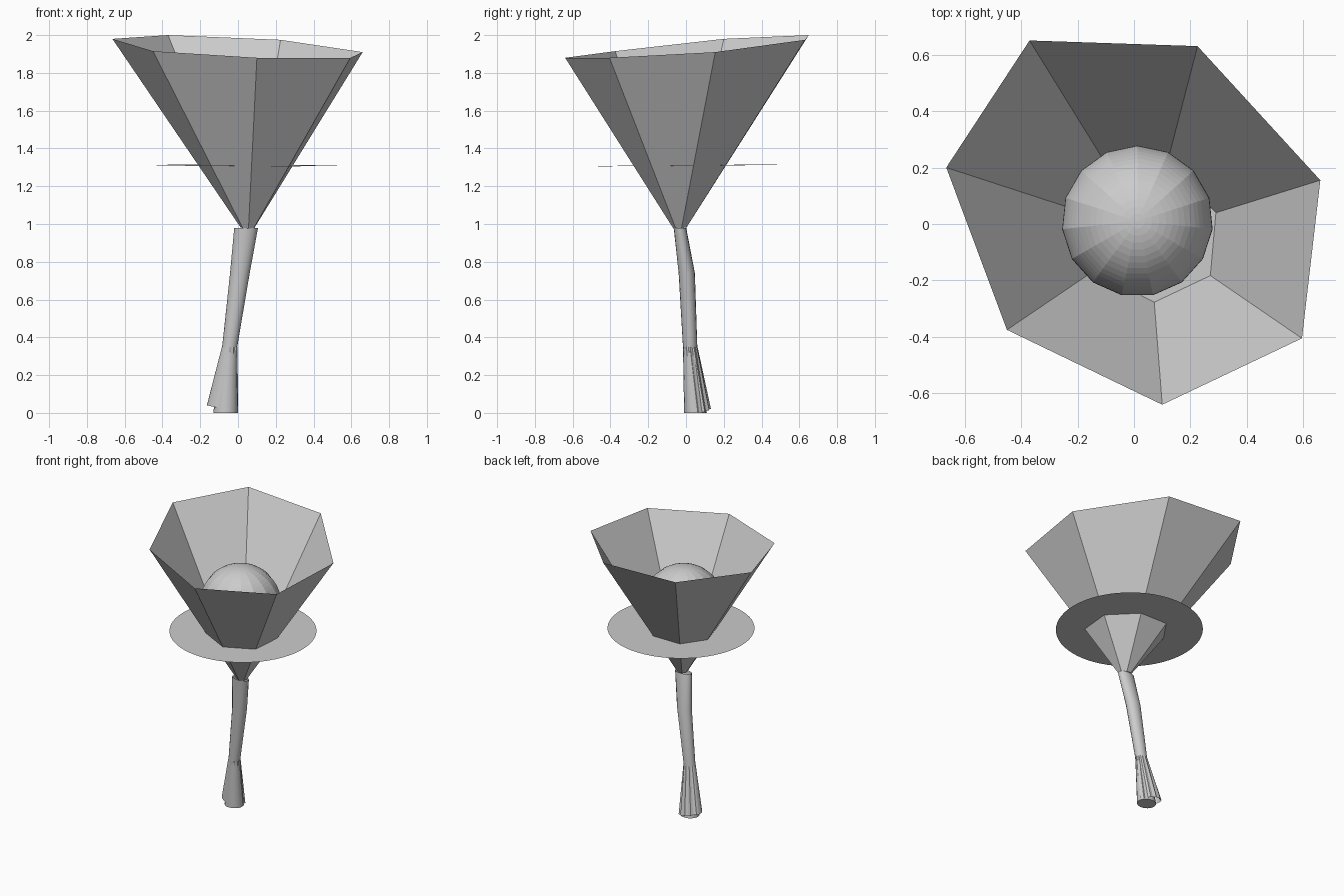
import bpy, bmesh, math

if "Cube" in bpy.data.objects:
    bpy.data.objects.remove(bpy.data.objects["Cube"])


def loft(name, rings, cap_start=False, cap_end=False):
    """Skin a list of equally sized point rings."""
    bm = bmesh.new()
    loops = [[bm.verts.new(p) for p in ring] for ring in rings]
    n = len(loops[0])
    for a, b in zip(loops, loops[1:]):
        for i in range(n):
            j = (i + 1) % n
            bm.faces.new((a[i], a[j], b[j], b[i]))
    if cap_start:
        bm.faces.new(loops[0][::-1])
    if cap_end:
        bm.faces.new(loops[-1])
    bmesh.ops.remove_doubles(bm, verts=bm.verts, dist=1e-5)
    me = bpy.data.meshes.new(name)
    bm.to_mesh(me)
    bm.free()
    ob = bpy.data.objects.new(name, me)
    bpy.context.collection.objects.link(ob)
    return ob


def ring(cx, cy, z, rx, ry, n=16, start=0.0):
    pts = []
    for i in range(n):
        a = start + 2 * math.pi * i / n
        pts.append((cx + rx * math.cos(a), cy + ry * math.sin(a), z))
    return pts


def smooth(ob, angle=35):
    bpy.ops.object.select_all(action='DESELECT')
    ob.select_set(True)
    bpy.context.view_layer.objects.active = ob
    bpy.ops.object.shade_smooth_by_angle(angle=math.radians(angle))


# Seven-sided open funnel with a tilted rim
rim = [(0.66, 0.155, 1.91), (0.225, 0.63, 1.975), (-0.37, 0.65, 2.0),
       (-0.665, 0.20, 1.98), (-0.45, -0.375, 1.915), (0.10, -0.64, 1.88),
       (0.595, -0.405, 1.88)]
k = 0.055
foot = [(0.05 + k * x, -0.032 + k * y, 0.98 + k * (z - 1.94)) for x, y, z in rim]
loft("funnel", [foot, rim], cap_start=True)

# Thin flat disc crossing the funnel
disc = [(x, y, z - 0.004 * (x - 0.04) + 0.008 * y)
        for x, y, z in ring(0.04, 0.0, 1.31, 0.485, 0.485, 64)]
loft("disc", [disc], cap_end=True)

# Ball resting inside the funnel
R, levels = 0.268, 32
ball = []
for i in range(levels + 1):
    t = -math.pi / 2 + math.pi * i / levels
    r = R * math.cos(t)
    ball.append(ring(0.012, 0.01, 1.50 + R * math.sin(t), r, r, 15, math.pi / 2))
loft("ball", ball)

# Upper stem, leaning and flattened towards the top
smooth(loft("upper_stem", [
    ring(-0.044, 0.022, 0.35, 0.04, 0.038),
    ring(0.01, 0.004, 0.74, 0.052, 0.043),
    ring(0.043, -0.032, 0.98, 0.063, 0.033)]))

# Lower stem core
smooth(loft("lower_stem", [
    ring(-0.066, 0.05, 0.0, 0.065, 0.06),
    ring(-0.044, 0.022, 0.35, 0.04, 0.038)], cap_start=True))

# Flared sheath around the lower stem, pleated on its right and back
hem = []
for i in range(24):
    a = 2 * math.pi * i / 24
    c, s = math.cos(a), math.sin(a)
    pleat = 0.82 if (i % 2 and (c > 0.2 or s > 0.6)) else 1.0
    hem.append((-0.082 + 0.083 * c * pleat, 0.066 + 0.066 * s * pleat,
                0.022 - 0.018 * c))
loft("sheath", [hem, ring(-0.044, 0.022, 0.35, 0.041, 0.039, 24)])
